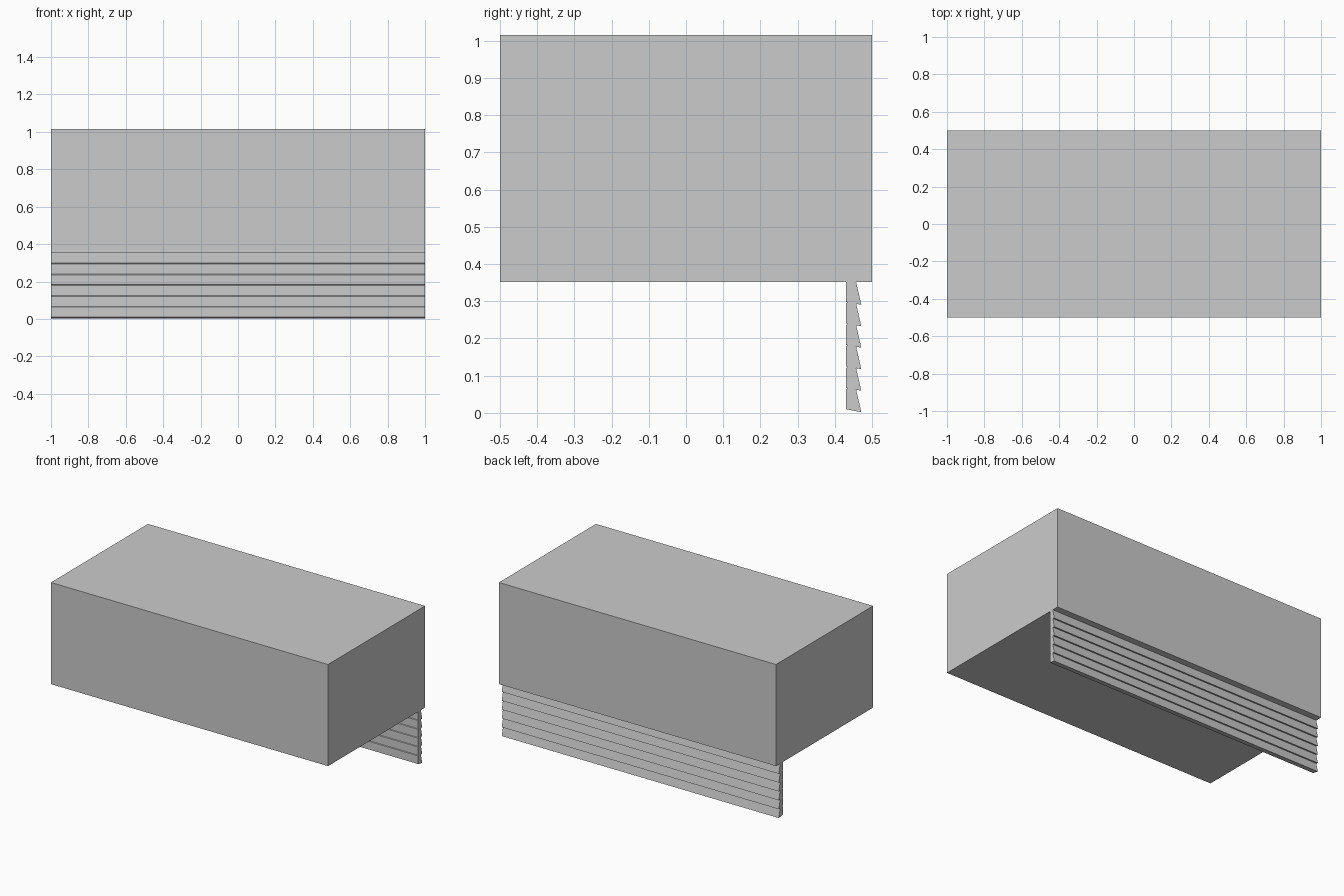
import bpy, bmesh
from mathutils import Vector

if "Cube" in bpy.data.objects:
    bpy.data.objects.remove(bpy.data.objects["Cube"])


def extrude_profile(name, profile, half_length):
    """Extrude a closed (y, z) outline along x, centred on x = 0."""
    bm = bmesh.new()
    face = bm.faces.new([bm.verts.new((-half_length, y, z)) for y, z in profile])
    res = bmesh.ops.extrude_face_region(bm, geom=[face])
    moved = [g for g in res["geom"] if isinstance(g, bmesh.types.BMVert)]
    bmesh.ops.translate(bm, verts=moved, vec=Vector((2 * half_length, 0, 0)))
    bmesh.ops.recalc_face_normals(bm, faces=bm.faces)
    mesh = bpy.data.meshes.new(name)
    bm.to_mesh(mesh)
    bm.free()
    obj = bpy.data.objects.new(name, mesh)
    bpy.context.collection.objects.link(obj)
    return obj


# Large upper block
BOTTOM, TOP = 0.352, 1.015
extrude_profile("upper_block",
                [(-0.5, BOTTOM), (0.5, BOTTOM), (0.5, TOP), (-0.5, TOP)], 1.0)

# Six lapped siding boards hanging below the back edge
BOARDS, PITCH = 6, 0.0577
board = [(0.430, 0.010), (0.471, 0.002), (0.457, 0.063),
         (0.435, 0.067), (0.430, 0.063)]
for i in range(BOARDS):
    outline = [(y, min(z + i * PITCH, BOTTOM)) if z > 0.06 else (y, z + i * PITCH)
               for y, z in board]
    if i == BOARDS - 1:
        # top board is cut square against the block
        outline = outline[:2] + [(0.457, BOTTOM), (0.430, BOTTOM)]
    extrude_profile(f"siding_board_{i + 1}", outline, 1.0)
